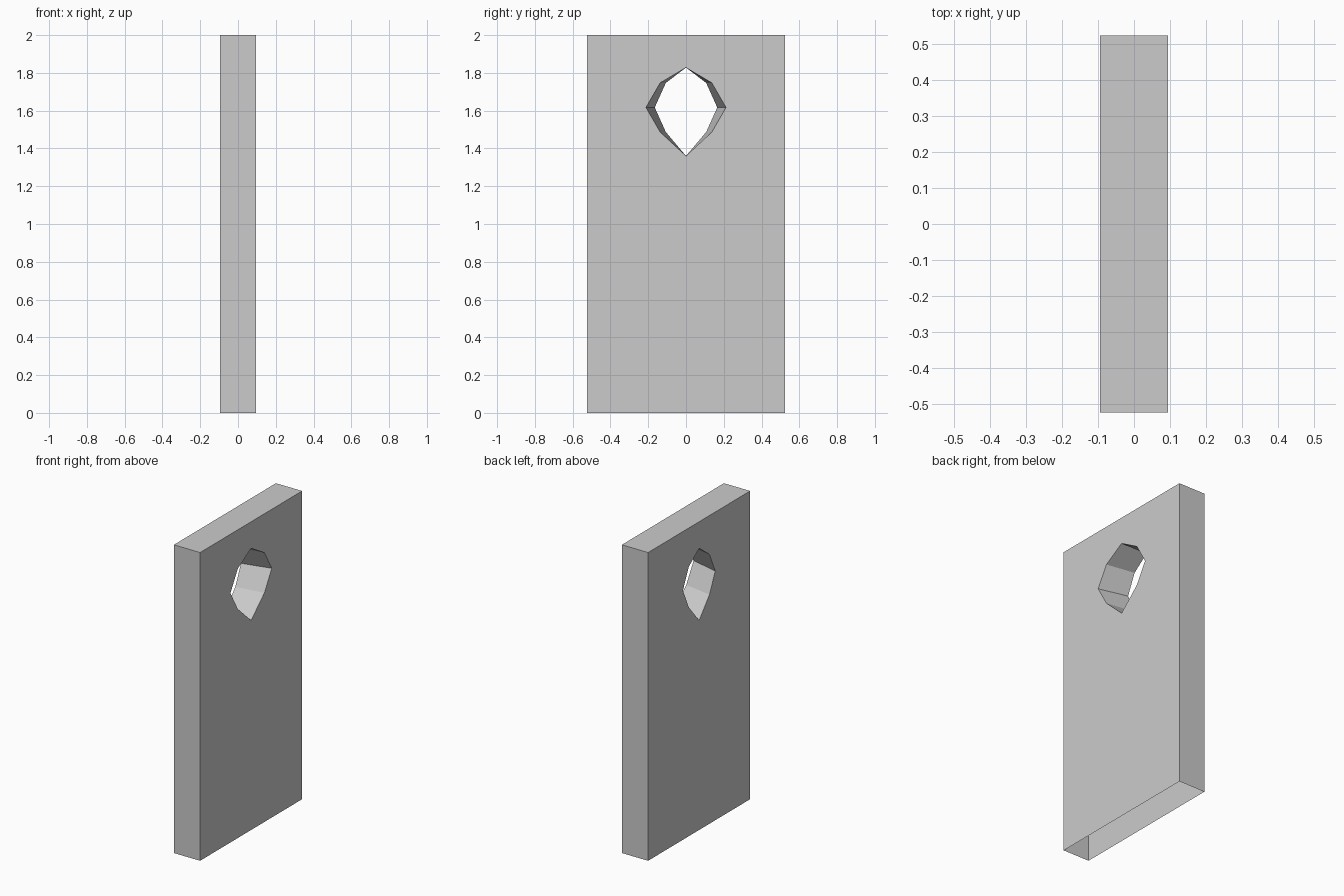
import bpy, bmesh

if "Cube" in bpy.data.objects:
    bpy.data.objects.remove(bpy.data.objects["Cube"])

HX, HY, H = 0.094, 0.523, 2.0

# Half outline of the eight-sided teardrop hole, mirrored across y = 0
HALF = [(0.137, 1.747), (0.212, 1.617), (0.137, 1.487)]
HOLE = [(0, 1.828)] + HALF + [(0, 1.36)] + [(-y, z) for y, z in reversed(HALF)]
RECT = [(-HY, 0), (HY, 0), (HY, H), (-HY, H)]

bm = bmesh.new()


def make_loop(points, x, scale=1.0):
    vs = [bm.verts.new((x, y * scale, z)) for y, z in points]
    es = [bm.edges.new((vs[i], vs[(i + 1) % len(vs)])) for i in range(len(vs))]
    return vs, es


# Two broad faces; the hole is narrower on the -x side
sides = []
for x, s in ((HX, 1.0), (-HX, 0.78)):
    rect, re = make_loop(RECT, x)
    hole, he = make_loop(HOLE, x, s)
    bmesh.ops.triangle_fill(bm, edges=re + he, use_beauty=True)
    sides.append((rect, hole))

# Rim walls and hole walls, leaving the underside open
for k, skip in ((0, 0), (1, None)):
    a, b = sides[0][k], sides[1][k]
    n = len(a)
    for i in range(n):
        if i != skip:
            j = (i + 1) % n
            bm.faces.new((a[i], a[j], b[j], b[i]))

# Orient normals with a temporary bottom cap
a, b = sides[0][0], sides[1][0]
cap = bm.faces.new((a[0], a[1], b[1], b[0]))
bmesh.ops.recalc_face_normals(bm, faces=bm.faces[:])
bmesh.ops.delete(bm, geom=[cap], context='FACES_ONLY')

mesh = bpy.data.meshes.new("door_panel")
bm.to_mesh(mesh)
bm.free()
panel = bpy.data.objects.new("door_panel", mesh)
bpy.context.collection.objects.link(panel)
